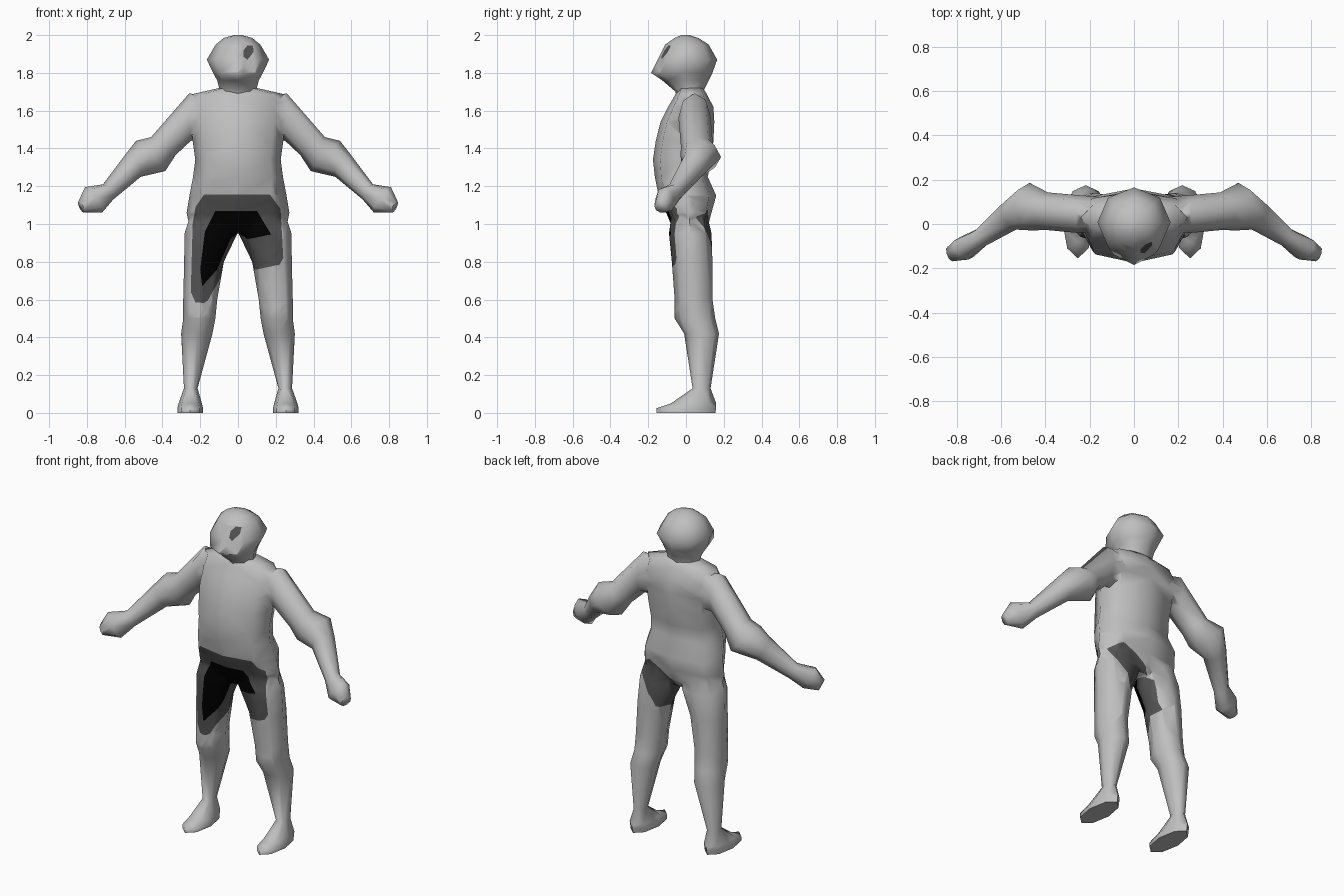
import bpy, bmesh, math
from mathutils import Vector

if "Cube" in bpy.data.objects:
    bpy.data.objects.remove(bpy.data.objects["Cube"])


def material(name, v):
    m = bpy.data.materials.new(name)
    m.diffuse_color = (v, v, v, 1)
    m.use_nodes = True
    m.node_tree.nodes["Principled BSDF"].inputs["Base Color"].default_value = m.diffuse_color
    return m


MATS = [material("light_grey", 0.52), material("dark_grey", 0.09), material("black", 0.0)]

# Painted patches as outlines in x, z
FRONT_GREY = [(-.24, 1.0), (-.225, 1.09), (-.18, 1.155), (.17, 1.155), (.225, 1.08), (.24, .82),
              (.22, .785), (.03, .745), (0, .95), (-.09, .72), (-.16, .595), (-.18, .582),
              (-.225, .585), (-.25, .64)]
FRONT_BLACK = [(-.19, .67), (-.2, .76), (-.175, .96), (-.12, 1.07), (.1, 1.07), (.175, .945),
               (.05, .92), (0, .955), (-.04, .92), (-.11, .76)]
BACK_RIGHT = [(.0, .98), (.09, 1.04), (.17, 1.08), (.24, 1.04), (.235, .98), (.15, .86),
              (.125, .80), (.0, .785)]
BACK_LEFT = [(0, .97), (-.06, .92), (-.115, .75), (-.03, .70)]
EYE = [(.03, 1.885), (.03, 1.92), (.05, 1.945), (.08, 1.945), (.082, 1.91), (.05, 1.87)]


def inside(x, z, poly):
    hit = False
    for (x1, z1), (x2, z2) in zip(poly, poly[1:] + poly[:1]):
        if (z1 > z) != (z2 > z) and x < (x2 - x1) * (z - z1) / (z2 - z1) + x1:
            hit = not hit
    return hit


def paint(bm, poly, side, index):
    """Cut an outline into the faces turned to one side and colour its inside."""
    lo, hi = min(p[1] for p in poly), max(p[1] for p in poly)
    xl, xh = min(p[0] for p in poly), max(p[0] for p in poly)
    for (x1, z1), (x2, z2) in zip(poly, poly[1:] + poly[:1]):
        geom = set()
        for f in bm.faces:
            zs = [v.co.z for v in f.verts]
            xs = [v.co.x for v in f.verts]
            if (f.normal.y * side > 0 and max(zs) > lo and min(zs) < hi
                    and max(xs) > xl and min(xs) < xh):
                geom.add(f)
                geom.update(f.edges)
                geom.update(f.verts)
        if geom:
            bmesh.ops.bisect_plane(bm, geom=list(geom), dist=1e-5, plane_co=(x1, 0, z1),
                                   plane_no=(z2 - z1, 0, x1 - x2))
            bm.normal_update()
    for f in bm.faces:
        c = f.calc_center_median()
        if f.normal.y * side > 0 and inside(c.x, c.z, poly):
            f.material_index = index


def loft(name, rings):
    """Skin a list of point rings and cap the ends."""
    bm = bmesh.new()
    rows = [[bm.verts.new(p) for p in r] for r in rings]
    n = len(rows[0])
    for a, b in zip(rows, rows[1:]):
        for i in range(n):
            j = (i + 1) % n
            bm.faces.new((a[i], a[j], b[j], b[i]))
    bm.faces.new(rows[0])
    bm.faces.new(rows[-1])
    bmesh.ops.recalc_face_normals(bm, faces=bm.faces)
    bmesh.ops.triangulate(bm, faces=bm.faces)
    me = bpy.data.meshes.new(name)
    bm.to_mesh(me)
    bm.free()
    for m in MATS:
        me.materials.append(m)
    ob = bpy.data.objects.new(name, me)
    bpy.context.collection.objects.link(ob)
    return ob


def activate(ob):
    bpy.ops.object.select_all(action='DESELECT')
    ob.select_set(True)
    bpy.context.view_layer.objects.active = ob


def finish(ob, patches, angle):
    """Paint the patches and shade smooth."""
    bm = bmesh.new()
    bm.from_mesh(ob.data)
    bmesh.ops.triangulate(bm, faces=bm.faces)
    bm.normal_update()
    for p in patches:
        paint(bm, *p)
    bm.to_mesh(ob.data)
    bm.free()
    activate(ob)
    bpy.ops.object.shade_smooth_by_angle(angle=math.radians(angle))


def level_ring(z, cx, hw, yf, yb, power=1.0, n=8):
    """Horizontal rounded ring; power below 1 makes it squarer."""
    pts = []
    for i in range(n):
        a = 2 * math.pi * i / n
        c, s = math.cos(a), math.sin(a)
        c = math.copysign(abs(c) ** power, c) if abs(c) > 1e-6 else 0
        s = math.copysign(abs(s) ** power, s) if abs(s) > 1e-6 else 0
        pts.append((cx + hw * c, (yf + yb) / 2 + (yb - yf) / 2 * s, z))
    return pts


# Torso: height, half width, front y, back y
TORSO = [(.95, .17, -.05, .09), (1.0, .26, -.08, .12), (1.06, .272, -.105, .135),
         (1.15, .257, -.145, .16), (1.25, .238, -.165, .115), (1.34, .226, -.175, .135),
         (1.44, .24, -.16, .145), (1.54, .25, -.135, .15), (1.62, .25, -.095, .145),
         (1.688, .24, -.055, .11), (1.72, .10, -.04, .09)]
body = loft("body", [level_ring(z, 0, w, f, b, .8) for z, w, f, b in TORSO])

# Head and neck
HEAD = [(1.66, .10, -.05, .09), (1.70, .095, -.055, .09), (1.76, .11, -.125, .12),
        (1.80, .132, -.185, .14), (1.87, .165, -.15, .165), (1.95, .118, -.11, .12),
        (1.985, .075, -.06, .065), (2.0, .02, -.025, .02)]
head = loft("head", [level_ring(z, 0, w, f, b) for z, w, f, b in HEAD])
finish(head, [(EYE, -1, 1)], 110)

# Legs with feet: height, centre x, half width, front y, back y
LEG = [(1.10, .135, .10, -.07, .10), (.95, .143, .14, -.09, .135), (.80, .18, .105, -.075, .14),
       (.60, .20, .09, -.06, .14), (.50, .205, .085, -.06, .155), (.42, .218, .083, -.01, .175),
       (.13, .25, .036, .035, .13), (.05, .253, .062, -.08, .16), (.025, .253, .068, -.155, .16),
       (0, .253, .068, -.155, .155)]

# Arms with hands: top x, top z, bottom x, bottom z, centre y, half depth
ARM = [(.12, 1.66, .12, 1.46, .04, .08), (.258, 1.692, .25, 1.44, .045, .085),
       (.46, 1.46, .33, 1.365, .058, .085), (.54, 1.44, .385, 1.28, .078, .108),
       (.595, 1.37, .515, 1.25, .04, .072), (.715, 1.21, .66, 1.13, -.06, .045),
       (.81, 1.195, .72, 1.06, -.11, .055), (.845, 1.12, .815, 1.06, -.135, .035)]
centres = [Vector(((a + c) / 2, y, (b + d) / 2)) for a, b, c, d, y, h in ARM]


def arm_rings(side):
    rings = []
    for k, (tx, tz, bx, bz, y, h) in enumerate(ARM):
        t = (centres[min(k + 1, len(ARM) - 1)] - centres[max(k - 1, 0)]).normalized()
        v = Vector((0, 1, 0))
        v = (v - t * t.y).normalized()
        u = Vector(((tx - bx) / 2, 0, (tz - bz) / 2))
        ring = []
        for i in range(8):
            a = math.pi * i / 4
            p = centres[k] + u * math.cos(a) + v * h * math.sin(a)
            ring.append((side * p.x, p.y, p.z))
        rings.append(ring)
    return rings


# Fuse the limbs into the torso
for side, label in ((1, "right"), (-1, "left")):
    leg = loft(label + "_leg", [level_ring(z, side * x, w, f, b) for z, x, w, f, b in LEG])
    arm = loft(label + "_arm", arm_rings(side))
    for limb in (leg, arm):
        activate(body)
        mod = body.modifiers.new("fuse", 'BOOLEAN')
        mod.operation = 'UNION'
        mod.solver = 'EXACT'
        mod.object = limb
        bpy.ops.object.modifier_apply(modifier=mod.name)
        bpy.data.objects.remove(limb)
finish(body, [(FRONT_GREY, -1, 1), (FRONT_BLACK, -1, 2), (BACK_RIGHT, 1, 1), (BACK_LEFT, 1, 1)], 75)
